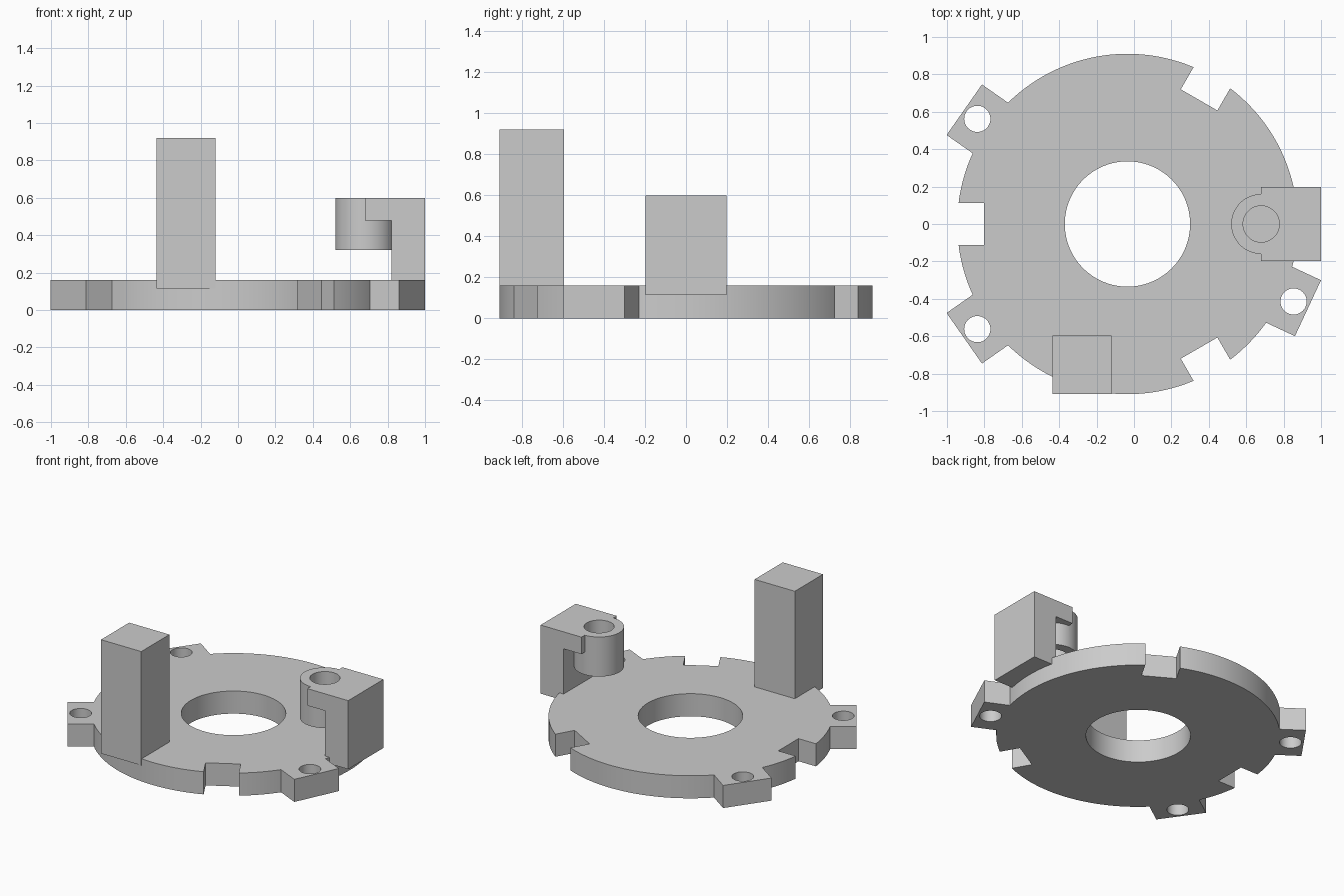
import bpy, bmesh
from math import radians, cos, sin
from mathutils import Matrix, Vector

if "Cube" in bpy.data.objects:
    bpy.data.objects.remove(bpy.data.objects["Cube"], do_unlink=True)

GREY = (0.6, 0.6, 0.6, 1.0)
mat = bpy.data.materials.new("plain grey")
mat.use_nodes = True
mat.diffuse_color = GREY
mat.node_tree.nodes["Principled BSDF"].inputs["Base Color"].default_value = GREY

HUB = Vector((-0.035, 0, 0))   # centre of the disc
THICK = 0.16


def finish(bm, name):
    mesh = bpy.data.meshes.new(name)
    bm.to_mesh(mesh)
    bm.free()
    mesh.materials.append(mat)
    obj = bpy.data.objects.new(name, mesh)
    bpy.context.collection.objects.link(obj)
    return obj


def box(name, lo, hi, matrix=Matrix()):
    lo, hi = Vector(lo), Vector(hi)
    bm = bmesh.new()
    place = matrix @ Matrix.Translation((lo + hi) / 2) @ Matrix.Diagonal((*(hi - lo), 1))
    bmesh.ops.create_cube(bm, size=1, matrix=place)
    return finish(bm, name)


def cylinder(name, x, y, radius, z0, z1, sides=64):
    bm = bmesh.new()
    bmesh.ops.create_cone(bm, cap_ends=True, segments=sides, radius1=radius,
                          radius2=radius, depth=z1 - z0,
                          matrix=Matrix.Translation((x, y, (z0 + z1) / 2)))
    return finish(bm, name)


def combine(target, tool, operation):
    """Apply a boolean and discard the tool."""
    mod = target.modifiers.new(operation.title(), 'BOOLEAN')
    mod.operation, mod.solver, mod.object = operation, 'EXACT', tool
    bpy.context.view_layer.objects.active = target
    bpy.ops.object.modifier_apply(modifier=mod.name)
    bpy.data.objects.remove(tool, do_unlink=True)


def spoke(angle):
    return Matrix.Translation(HUB) @ Matrix.Rotation(radians(angle), 4, 'Z')


# Disc with three mounting tabs
plate = cylinder("base_plate", HUB.x, 0, 0.91, 0, THICK, 128)
TABS = (145, 215, -25)
for a in TABS:
    combine(plate, box("tab", (0.6, -0.165, 0), (1.065, 0.165, THICK), spoke(a)), 'UNION')

# Rim notches, tab holes and centre bore
for a in (60, 180, 300):
    combine(plate, box("notch", (0.766, -0.113, -0.1), (1.2, 0.113, 0.3), spoke(a)), 'DIFFERENCE')
for a in TABS:
    p = spoke(a) @ Vector((0.98, 0, 0))
    combine(plate, cylinder("tab_hole", p.x, p.y, 0.07, -0.1, 0.3, 48), 'DIFFERENCE')
combine(plate, cylinder("bore", HUB.x, 0, 0.335, -0.1, 0.3, 96), 'DIFFERENCE')

# Tall square post, sunk slightly into the plate
post = box("square_post", (-0.435, -0.91, 0.115), (-0.12, -0.595, 0.92))

# Bracket: upright, overhanging arm and bored sleeve
bracket = box("sleeve_bracket", (0.82, -0.197, 0.115), (1.0, 0.197, 0.6))
combine(bracket, box("arm", (0.68, -0.197, 0.48), (0.9, 0.197, 0.6)), 'UNION')
combine(bracket, cylinder("sleeve", 0.68, 0, 0.16, 0.32, 0.6), 'UNION')
combine(bracket, cylinder("sleeve_hole", 0.68, 0, 0.097, 0.2, 0.7), 'DIFFERENCE')

# Smooth the round walls, keep edges sharp
bpy.ops.object.select_all(action='DESELECT')
for obj in (plate, post, bracket):
    obj.select_set(True)
bpy.context.view_layer.objects.active = plate
bpy.ops.object.shade_smooth_by_angle(angle=radians(25))
